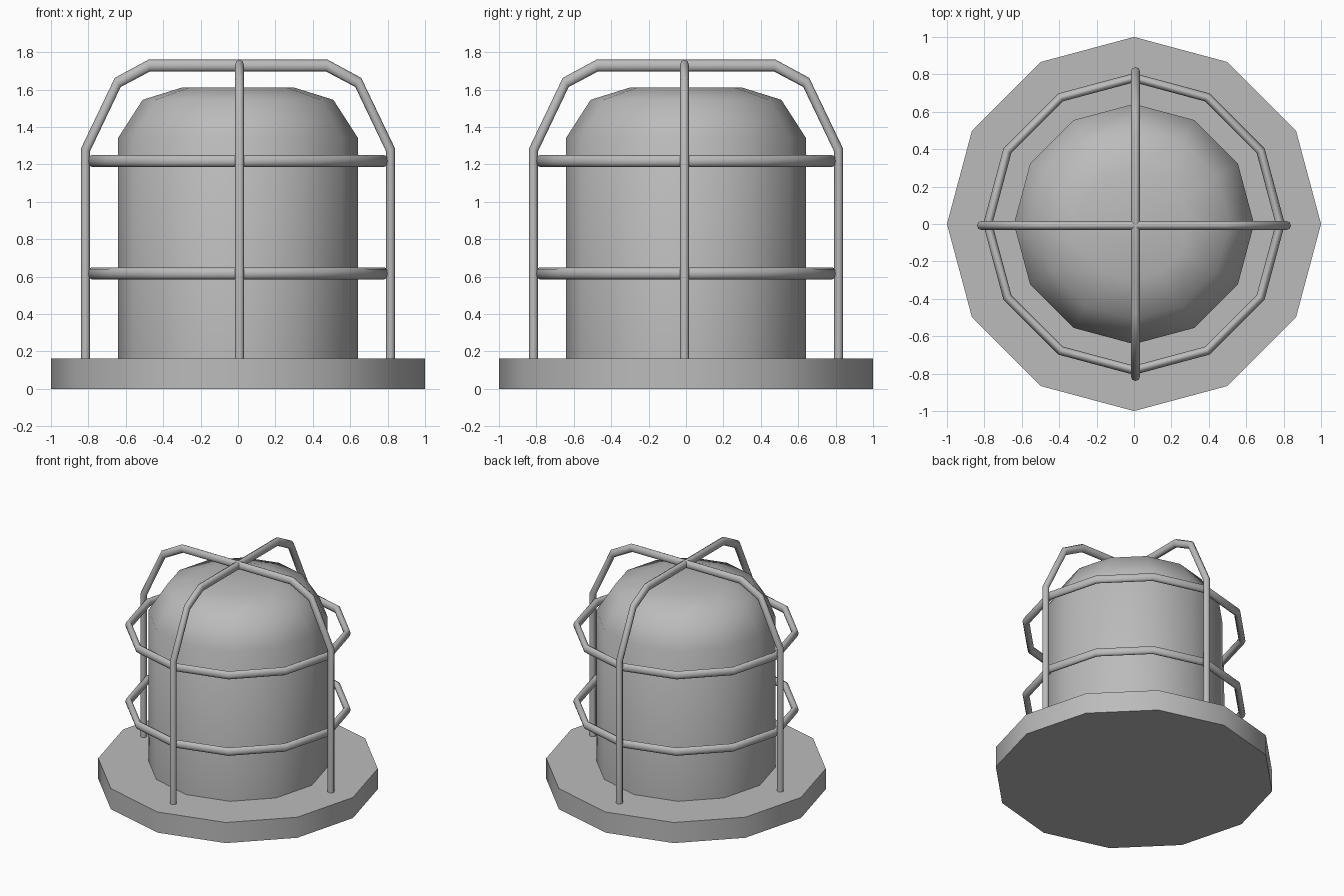
import bpy
import bmesh
from math import cos, sin, tau, radians

SIDES = 12
STRETCH = 1.3  # wires are taller than wide in cross-section

if "Cube" in bpy.data.objects:
    bpy.data.objects.remove(bpy.data.objects["Cube"], do_unlink=True)

grey = bpy.data.materials.new("grey")
grey.use_nodes = True
colour = (0.5, 0.5, 0.5, 1)
grey.diffuse_color = colour
grey.node_tree.nodes["Principled BSDF"].inputs["Base Color"].default_value = colour


def activate(obj):
    bpy.ops.object.select_all(action="DESELECT")
    obj.select_set(True)
    bpy.context.view_layer.objects.active = obj


def lathe(name, profile):
    """Capped twelve-sided solid from (radius, height) pairs, bottom to top."""
    bm = bmesh.new()
    rings = [[bm.verts.new((r * cos(tau * i / SIDES), r * sin(tau * i / SIDES), z))
              for i in range(SIDES)] for r, z in profile]
    for low, high in zip(rings, rings[1:]):
        for i in range(SIDES):
            j = (i + 1) % SIDES
            bm.faces.new((low[i], low[j], high[j], high[i]))
    bm.faces.new(rings[0][::-1])
    bm.faces.new(rings[-1])
    mesh = bpy.data.meshes.new(name)
    bm.to_mesh(mesh)
    bm.free()
    mesh.materials.append(grey)
    obj = bpy.data.objects.new(name, mesh)
    bpy.context.collection.objects.link(obj)
    activate(obj)
    bpy.ops.object.shade_smooth_by_angle(angle=radians(50))


def wire(name, points, closed=False):
    """Round wire along a path, stretched upward."""
    curve = bpy.data.curves.new(name, "CURVE")
    curve.dimensions = "3D"
    curve.bevel_depth = 0.0245
    curve.bevel_resolution = 2
    curve.use_fill_caps = not closed
    spline = curve.splines.new("POLY")
    spline.points.add(len(points) - 1)
    for p, (x, y, z) in zip(spline.points, points):
        p.co = (x, y, z / STRETCH, 1)
    spline.use_cyclic_u = closed
    curve.materials.append(grey)
    obj = bpy.data.objects.new(name, curve)
    obj.scale.z = STRETCH
    bpy.context.collection.objects.link(obj)
    activate(obj)
    bpy.ops.object.convert(target="MESH")
    bpy.ops.object.shade_smooth_by_angle(angle=radians(50))


# Base plate and lamp dome
lathe("base_plate", [(1, 0), (1, 0.162)])
lathe("lamp_dome", [(0.642, 0.15), (0.642, 1.34), (0.51, 1.545), (0.295, 1.612)])

# Two crossing cage hoops
half = [(0.815, 0.15), (0.815, 1.278), (0.643, 1.638), (0.475, 1.728)]
arch = [(-u, z) for u, z in half] + half[::-1]
wire("cage_hoop_side", [(u, -0.008, z) for u, z in arch])
wire("cage_hoop_front", [(0.008, u, z) for u, z in arch])

# Horizontal cage rings
for name, z in (("lower_cage_ring", 0.617), ("upper_cage_ring", 1.218)):
    wire(name, [(0.782 * cos(tau * i / SIDES), 0.782 * sin(tau * i / SIDES), z)
                for i in range(SIDES)], closed=True)
